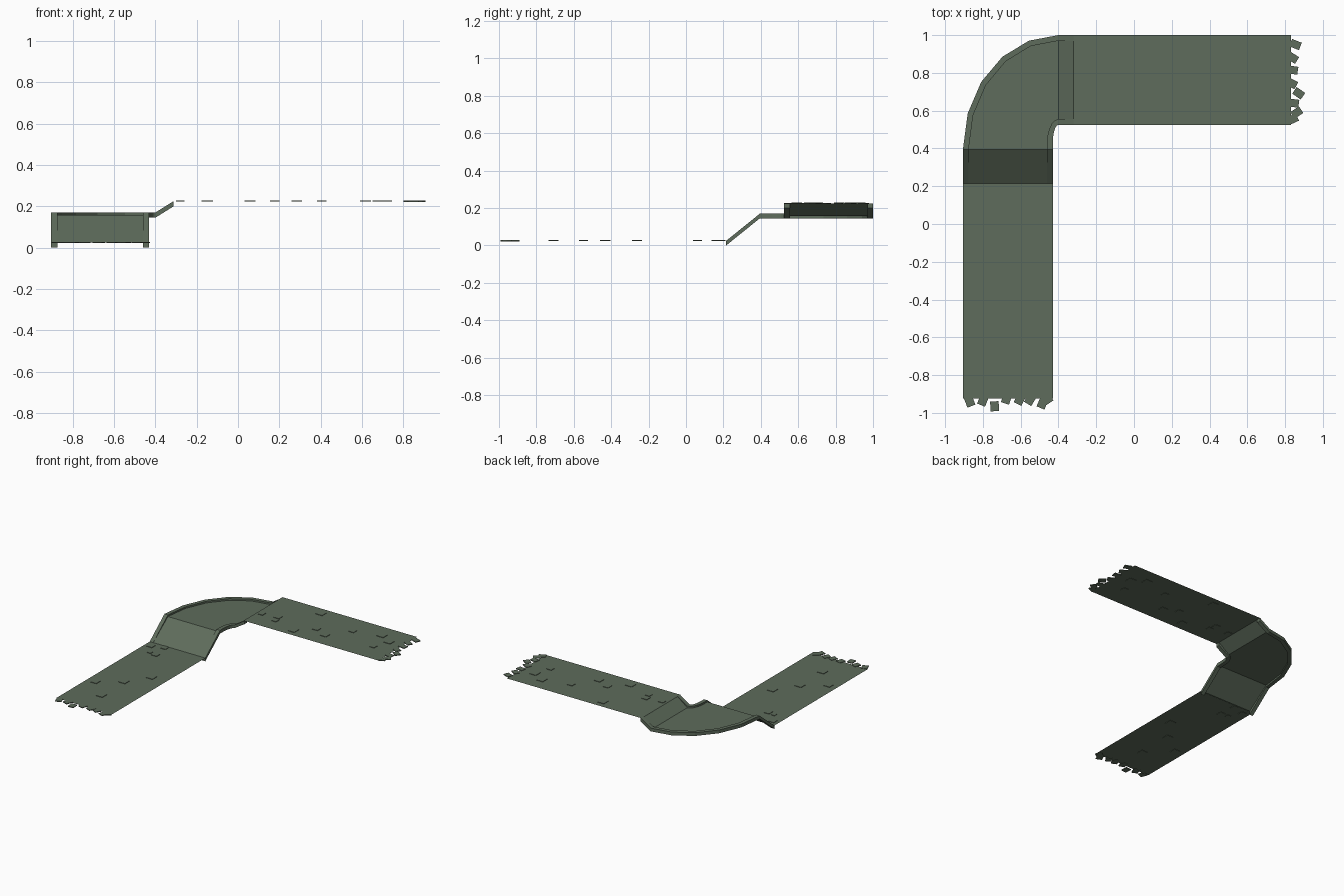
import bpy, math, random
from mathutils import Matrix, Vector

if "Cube" in bpy.data.objects:
    bpy.data.objects.remove(bpy.data.objects["Cube"])

random.seed(4)
mat = bpy.data.materials.new("mossy grey stone")
mat.diffuse_color = (0.112, 0.15, 0.106, 1)
mat.use_nodes = True
mat.node_tree.nodes["Principled BSDF"].inputs["Base Color"].default_value = mat.diffuse_color


def make(name, verts, faces):
    me = bpy.data.meshes.new(name)
    me.from_pydata(verts, [], faces)
    me.validate()
    me.materials.append(mat)
    ob = bpy.data.objects.new(name, me)
    bpy.context.collection.objects.link(ob)
    return ob


def track_edge(x, y, cx, cy, y_end):
    """One edge line: ramp foot, quarter bend in five steps, upper ramp end."""
    pts = [(x, 0.215, 0.0125), (x, 0.395, 0.1575)]
    for i in range(6):
        t = math.radians(18 * i)
        pts.append((cx - (cx - x) * math.cos(t), cy + (y - cy) * math.sin(t), 0.1575))
    pts.append((-0.312, y_end, 0.2125))
    return pts


outer_a = track_edge(-0.905, 1.0, -0.40, 0.40, 1.0)
outer_b = track_edge(-0.875, 0.97, -0.40, 0.40, 0.97)
inner_a = track_edge(-0.46, 0.555, -0.40, 0.43, 0.555)
inner_b = track_edge(-0.43, 0.525, -0.40, 0.43, 0.525)


def rim(name, a, b, h=0.0125):
    verts, faces = [], []
    for p, q in zip(a, b):
        for (x, y, z), s in ((p, -1), (q, -1), (q, 1), (p, 1)):
            verts.append((x, y, z + s * h))
    n = len(a)
    for i in range(n - 1):
        for k in range(4):
            m = (k + 1) % 4
            faces.append((4*i + k, 4*i + 4 + k, 4*i + 4 + m, 4*i + m))
    faces += [(0, 1, 2, 3), (4*n - 1, 4*n - 2, 4*n - 3, 4*n - 4)]
    return make(name, verts, faces)


rim("outer_rim", outer_a, outer_b)
rim("inner_rim", inner_a, inner_b)

# deck spanning ramp, bend and upper ramp
n = len(outer_b)
dz = [0.012] + [0.0] * (n - 2) + [0.012]
verts = [(x, y, z + d) for (x, y, z), d in zip(outer_b, dz)]
verts += [(x, y, z + d) for (x, y, z), d in zip(inner_a, dz)]
make("bend_deck", verts, [(i, n + i, n + i + 1, i + 1) for i in range(n - 1)])


# straight roads
def road(name, x0, x1, y0, y1, z):
    make(name, [(x0, y0, z), (x1, y0, z), (x1, y1, z), (x0, y1, z)], [(0, 1, 2, 3)])


road("lower_road", -0.905, -0.43, -0.925, 0.22, 0.025)
road("upper_road", -0.32, 0.83, 0.525, 1.0, 0.225)


# thin paving slabs and loose rubble
def slab(name, x, y, z, sx, sy, ang=0.0, h=0.003):
    rot = Matrix.Rotation(ang, 4, 'Z')
    verts = [Vector((x, y, z)) + rot @ Vector((sx/2*a, sy/2*b, h*c))
             for c in (-1, 1) for a, b in ((-1, -1), (1, -1), (1, 1), (-1, 1))]
    make(name, verts, [(3, 2, 1, 0), (4, 5, 6, 7), (0, 1, 5, 4),
                       (1, 2, 6, 5), (2, 3, 7, 6), (3, 0, 4, 7)])


for x, y, s in ((0.058, 0.932, .055), (0.058, 0.592, .055), (0.617, 0.878, .055),
                (0.717, 0.82, .055), (0.405, 0.822, .045), (0.178, 0.705, .045),
                (0.285, 0.655, .05), (0.67, 0.695, .04), (-0.155, 0.71, .045),
                (-0.14, 0.655, .04), (-0.28, 0.69, .04)):
    slab("upper_paver", x, y, 0.2255, s, s)
for x, y, s in ((-0.672, -0.432, .055), (-0.555, -0.262, .055), (-0.672, -0.708, .055),
                (-0.835, -0.548, .05), (-0.855, 0.16, .045), (-0.76, 0.19, .045),
                (-0.745, 0.06, .045), (-0.80, 0.07, .03)):
    slab("lower_paver", x, y, 0.0255, s, s)

for x, y in ((0.855, 0.95), (0.84, 0.88), (0.84, 0.815), (0.835, 0.745),
             (0.872, 0.692), (0.845, 0.64), (0.862, 0.59), (0.84, 0.555)):
    slab("upper_rubble", x, y, 0.225, 0.055, 0.042, random.uniform(-0.7, 0.7))
for x, y in ((-0.87, -0.94), (-0.80, -0.935), (-0.738, -0.965), (-0.675, -0.925),
             (-0.605, -0.93), (-0.55, -0.93), (-0.485, -0.95), (-0.46, -0.925)):
    slab("lower_rubble", x, y, 0.025, 0.045, 0.052, random.uniform(-0.7, 0.7))
